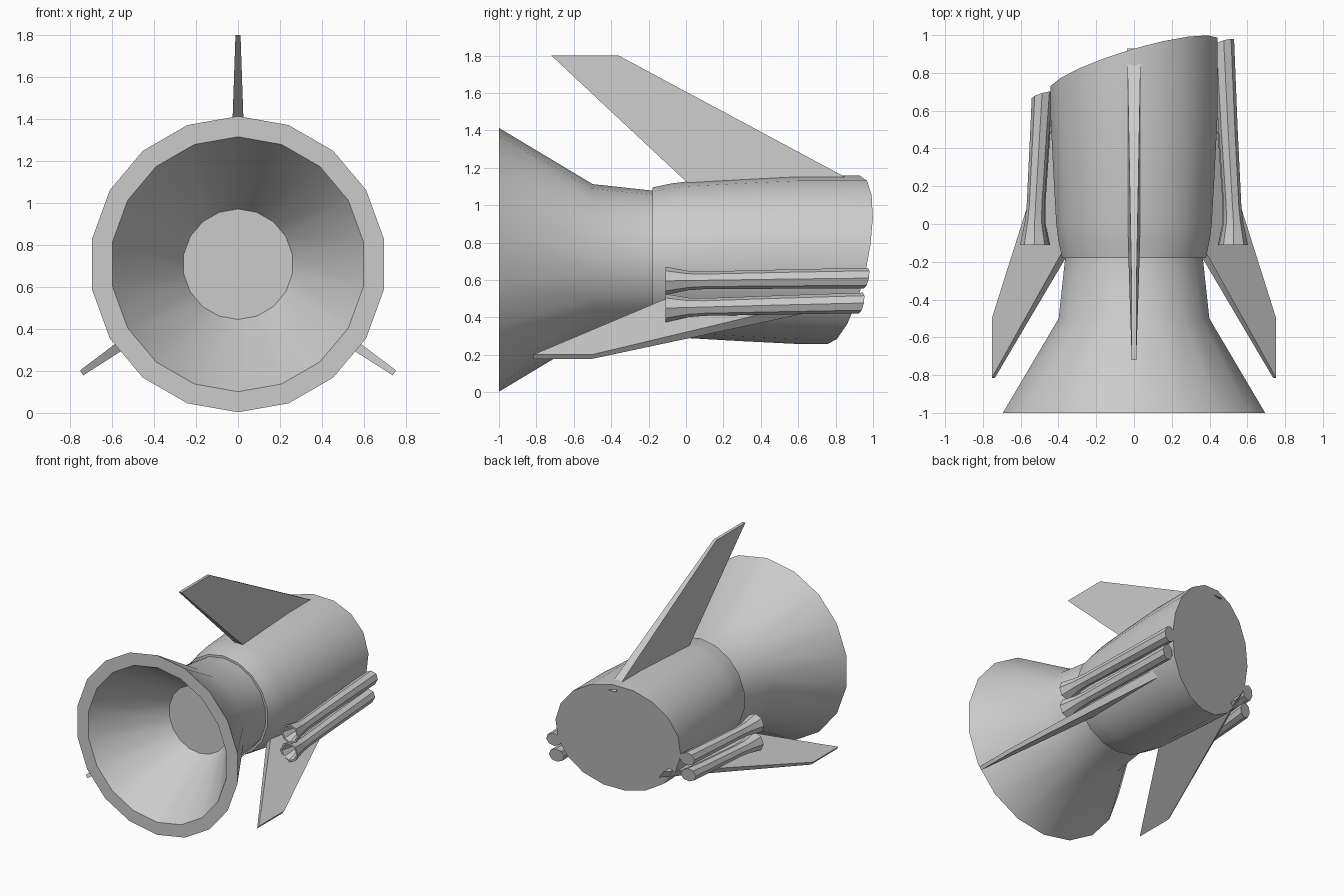
import bpy, bmesh, math

if "Cube" in bpy.data.objects:
    bpy.data.objects.remove(bpy.data.objects["Cube"])

CZ = 0.708          # height of the main axis
SIDES = 18

grey = bpy.data.materials.new("hull_grey")
grey.diffuse_color = (0.6, 0.6, 0.6, 1)
grey.use_nodes = True
grey.node_tree.nodes["Principled BSDF"].inputs["Base Color"].default_value = grey.diffuse_color


def cut_plane(x, z):
    """Slanted rear plane shared by the hull and the booster tubes."""
    return 0.843 + 0.29 * x + 0.19 * (z - CZ)


def finish(name, bm):
    bmesh.ops.recalc_face_normals(bm, faces=bm.faces)
    me = bpy.data.meshes.new(name)
    bm.to_mesh(me)
    bm.free()
    ob = bpy.data.objects.new(name, me)
    bpy.context.collection.objects.link(ob)
    me.materials.append(grey)
    bpy.ops.object.select_all(action='DESELECT')
    ob.select_set(True)
    bpy.context.view_layer.objects.active = ob
    bpy.ops.object.shade_smooth_by_angle(angle=math.radians(40))
    return ob


def lathe(name, profile, sides, centre=lambda y: (0, CZ)):
    """Rings (y, radius) along the y axis; y None means the slanted rear cut."""
    bm = bmesh.new()
    rings = []
    for y, r in profile:
        cx, cz = centre(0.9 if y is None else y)
        ring = []
        for i in range(sides):
            a = math.tau * i / sides
            x, z = cx + r * math.sin(a), cz + r * math.cos(a)
            ring.append(bm.verts.new((x, cut_plane(x, z) if y is None else y, z)))
        rings.append(ring)
    for a, b in zip(rings, rings[1:]):
        for i in range(sides):
            j = (i + 1) % sides
            bm.faces.new((a[i], a[j], b[j], b[i]))
    bm.faces.new(rings[0])
    bm.faces.new(rings[-1])
    return finish(name, bm)


def fin(name, outline, angle):
    """Tapered fin: outline of (y, radius, half thickness), turned about the axis."""
    bm = bmesh.new()
    s, c = math.sin(angle), math.cos(angle)
    sides = [[bm.verts.new((r * s + k * t * c, y, CZ + r * c - k * t * s))
              for y, r, t in outline] for k in (-1, 1)]
    bm.faces.new(sides[0])
    bm.faces.new(sides[1])
    n = len(outline)
    for i in range(n):
        j = (i + 1) % n
        bm.faces.new((sides[0][i], sides[0][j], sides[1][j], sides[1][i]))
    return finish(name, bm)


# Hollow engine bell with a flat floor
lathe("engine_bell", [(-0.48, 0.263), (-1, 0.607), (-1, 0.705), (-0.5, 0.405),
                      (-0.18, 0.37), (-0.1, 0.36)], SIDES)

# Hull with the slanted rear end
lathe("hull", [(-0.18, 0.387), (-0.08, 0.408), (0, 0.418), (0.3, 0.435),
               (0.6, 0.45), (None, 0.45)], SIDES)

# Upright fin and two lower fins
fin("top_fin", [(-0.72, 1.092, 0.012), (-0.36, 1.092, 0.012),
                (0.93, 0.40, 0.036), (0.02, 0.40, 0.036)], 0)
for side, label in ((1, "right"), (-1, "left")):
    fin("lower_fin_" + label, [(-0.815, 0.907, 0.014), (-0.5, 0.907, 0.014),
                               (0.78, 0.40, 0.034), (-0.09, 0.40, 0.034)],
        side * math.radians(124.8))

    # Paired booster tubes with hollow flared nozzles
    for level, z0, z1, x0 in (("upper", 0.597, 0.612, 0.527), ("lower", 0.453, 0.48, 0.522)):
        def axis(y, z0=z0, z1=z1, x0=x0):
            end = 0.95 if side > 0 else 0.7
            t = min(y, end)
            return side * (x0 - 0.058 * max(t, 0)), z0 + (z1 - z0) * t
        lathe(f"booster_{level}_{label}",
              [(0.0, 0.03), (-0.11, 0.062), (-0.11, 0.076), (-0.05, 0.064), (0.01, 0.052),
               (0.1, 0.047), (0.5, 0.051), (None, 0.055)], 8, axis)
